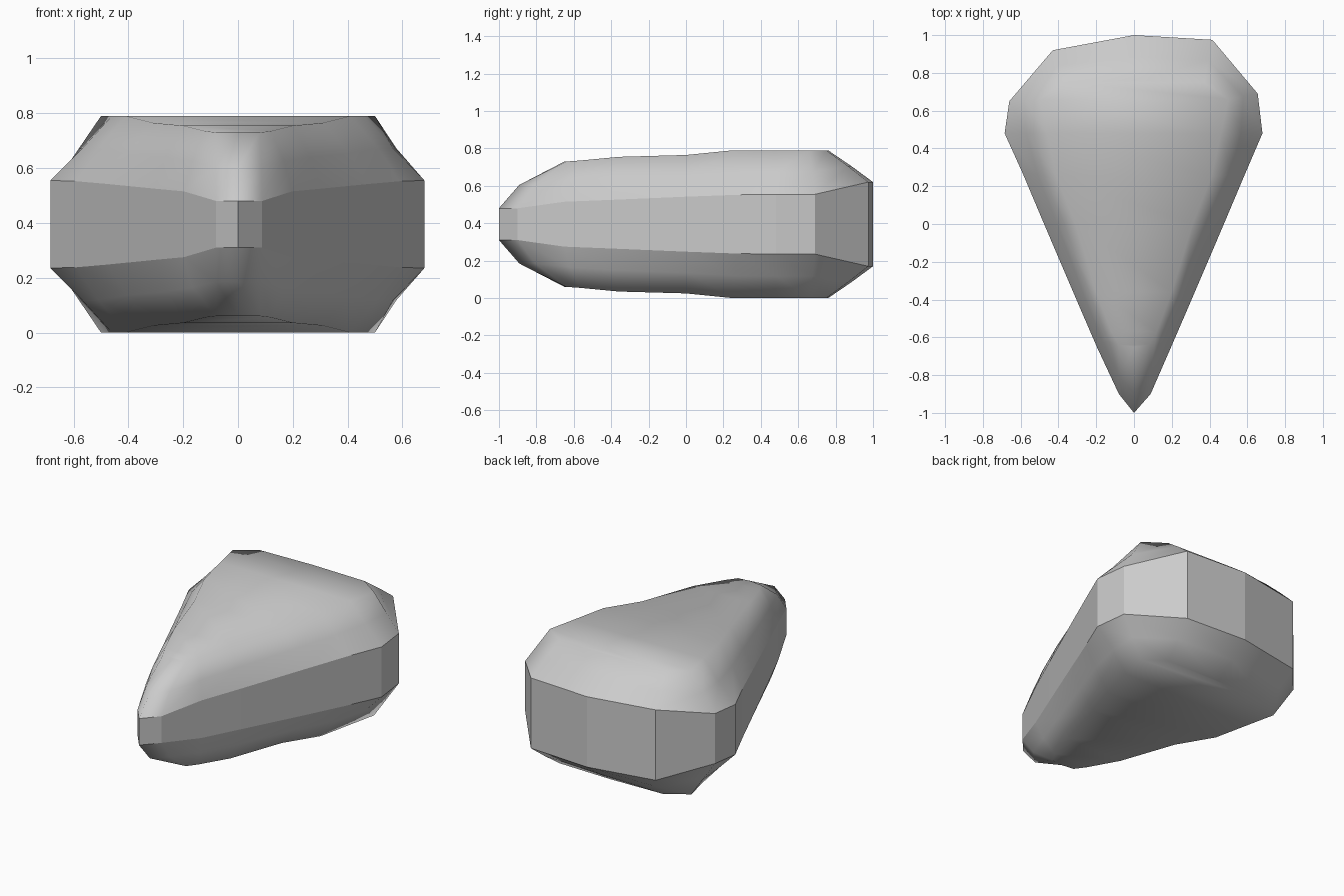
import bpy, bmesh

if "Cube" in bpy.data.objects:
    bpy.data.objects.remove(bpy.data.objects["Cube"])

MID = 0.395  # mid height; the stone is mirrored above and below it

# Stations from tip to butt, right half:
# rim x, rim y, rim half height, crown x, crown y, crown half height, shoulder fraction
stations = [
    (0.00, -1.00, 0.085, 0.00, -0.65, 0.335, 0.31),
    (0.088, -0.90, 0.085, 0.08, -0.64, 0.335, 0.36),
    (0.197, -0.65, 0.120, 0.12, -0.57, 0.340, 0.38),
    (0.305, -0.40, 0.130, 0.20, -0.36, 0.360, 0.40),
    (0.476, 0.00, 0.147, 0.31, 0.00, 0.370, 0.42),
    (0.590, 0.27, 0.157, 0.41, 0.25, 0.395, 0.44),
    (0.680, 0.48, 0.160, 0.46, 0.48, 0.395, 0.52),
    (0.655, 0.69, 0.160, 0.50, 0.66, 0.395, 0.50),
    (0.415, 0.975, 0.225, 0.37, 0.75, 0.395, 0.48),
    (0.00, 1.00, 0.225, 0.00, 0.76, 0.395, 0.48),
]
# Small differences of the left rim
left_rim = {1: (0.08, -0.90), 6: (0.685, 0.48), 7: (0.66, 0.65), 8: (0.43, 0.92)}

bm = bmesh.new()
last = len(stations) - 1


def station_points(i, side, up):
    rx, ry, rh, cx, cy, ch, f = stations[i]
    if side < 0 and i in left_rim:
        rx, ry = left_rim[i]
    rim = (side * rx, ry, MID + up * rh)
    shoulder = (side * (rx + (cx - rx) * f), ry + (cy - ry) * f, MID + up * (rh + (ch - rh) * 0.5))
    crown = (side * cx, cy, MID + up * ch)
    return rim, shoulder, crown


def build_cap(up):
    right = [[bm.verts.new(p) for p in station_points(i, 1, up)] for i in range(last + 1)]
    left = [[bm.verts.new(p) for p in station_points(i, -1, up)] for i in range(1, last)]
    loop = right + left[::-1]
    n = len(loop)
    faces = []
    # Bevelled shoulder
    for i in range(n):
        a, b = loop[i], loop[(i + 1) % n]
        for k in range(2):
            faces.append(bm.faces.new((a[k], b[k], b[k + 1], a[k + 1])))
    # Crown bridged from side to side
    r = [c[2] for c in right]
    l = [r[0]] + [c[2] for c in left] + [r[last]]
    for i in range(last):
        ring = list(dict.fromkeys((r[i], r[i + 1], l[i + 1], l[i])))
        faces.append(bm.faces.new(ring))
    for f in faces:
        f.smooth = True
    return [c[0] for c in loop]


top_rim = build_cap(1)
low_rim = build_cap(-1)

# Flat vertical band around the edge
for i in range(len(top_rim)):
    j = (i + 1) % len(top_rim)
    band = bm.faces.new((low_rim[i], low_rim[j], top_rim[j], top_rim[i]))
    band.smooth = False
    for e in band.edges:
        e.smooth = False

bmesh.ops.recalc_face_normals(bm, faces=bm.faces[:])
mesh = bpy.data.meshes.new("stone_blade")
bm.to_mesh(mesh)
bm.free()
stone = bpy.data.objects.new("stone_blade", mesh)
bpy.context.collection.objects.link(stone)
